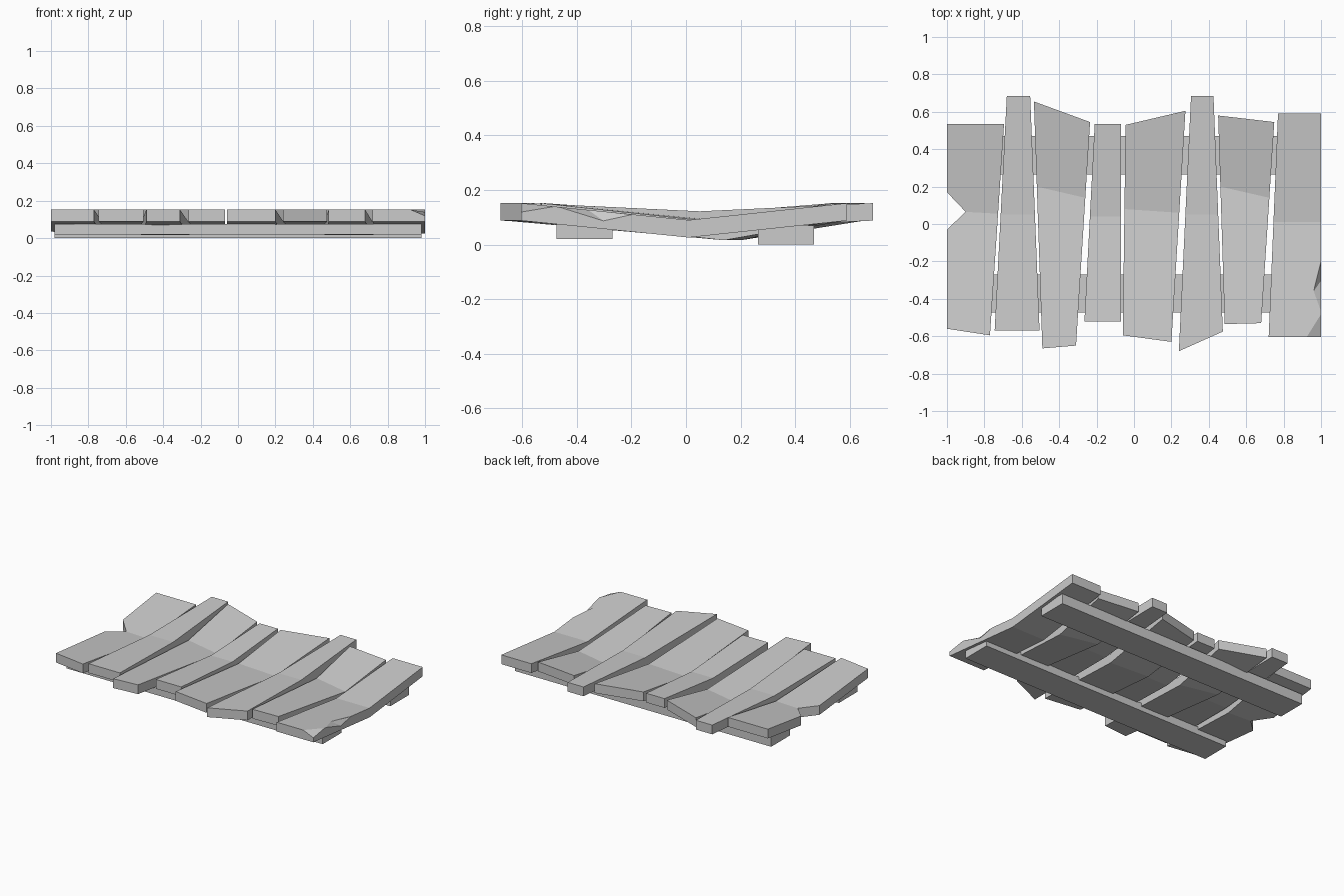
import bpy
import bmesh

if "Cube" in bpy.data.objects:
    bpy.data.objects.remove(bpy.data.objects["Cube"])

GREY = bpy.data.materials.new("plain grey")
GREY.use_nodes = True
GREY.diffuse_color = (0.6, 0.6, 0.6, 1)
GREY.node_tree.nodes["Principled BSDF"].inputs["Base Color"].default_value = (0.6, 0.6, 0.6, 1)

THICK = 0.064
END_TOP = 0.152


def make_object(name, bm):
    bmesh.ops.recalc_face_normals(bm, faces=bm.faces)
    mesh = bpy.data.meshes.new(name)
    bm.to_mesh(mesh)
    bm.free()
    mesh.materials.append(GREY)
    ob = bpy.data.objects.new(name, mesh)
    bpy.context.collection.objects.link(ob)
    return ob


def lerp(a, b, t):
    return a + (b - a) * t


def side_point(front, back, y):
    """Point on a plank's long edge at depth y."""
    return (lerp(front[0], back[0], (y - front[1]) / (back[1] - front[1])), y)


def plank(name, fl, fr, bl, br, fold, sag, notch=None):
    """Bent board: four corners, fold depth on each side, top height at the fold."""
    left_mid = side_point(fl, bl, fold[0])
    right_mid = side_point(fr, br, fold[1])
    front = [(fl, END_TOP), (fr, END_TOP), (right_mid, sag), (left_mid, sag)]
    back = [(left_mid, sag), (right_mid, sag), (br, END_TOP), (bl, END_TOP)]
    if notch:
        tip, y0, y1 = notch
        edge0, edge1 = side_point(fl, bl, y0), side_point(fl, bl, y1)
        z0 = lerp(sag, END_TOP, (fold[0] - y0) / (fold[0] - fl[1]))
        z1 = lerp(sag, END_TOP, (y1 - fold[0]) / (bl[1] - fold[0]))
        front[3] = back[0] = (tip, sag)
        front.append((edge0, z0))
        back.append((edge1, z1))
    bm = bmesh.new()
    verts = {}

    def vert(p, z):
        key = (p, z)
        if key not in verts:
            verts[key] = bm.verts.new((p[0], p[1], z))
        return verts[key]

    top = [bm.faces.new([vert(p, z) for p, z in half]) for half in (front, back)]
    solid = bmesh.ops.extrude_face_region(bm, geom=top, use_keep_orig=True)
    lower = [g for g in solid["geom"] if isinstance(g, bmesh.types.BMVert)]
    bmesh.ops.translate(bm, verts=lower, vec=(0, 0, -THICK))
    return make_object(name, bm)


def chip(ob, points):
    """Break a piece off a board with a convex cutter."""
    bm = bmesh.new()
    for p in points:
        bm.verts.new(p)
    bmesh.ops.convex_hull(bm, input=bm.verts)
    cutter = make_object("chip_cutter", bm)
    cutter.hide_render = True
    mod = ob.modifiers.new("chip", 'BOOLEAN')
    mod.operation, mod.solver, mod.object = 'DIFFERENCE', 'EXACT', cutter
    graph = bpy.context.evaluated_depsgraph_get()
    mesh = bpy.data.meshes.new_from_object(ob.evaluated_get(graph))
    ob.modifiers.clear()
    ob.data = mesh
    bpy.data.objects.remove(cutter)


# Deck boards from right to left of the model
plank("board_1", (-1, -0.56), (-0.77, -0.595), (-1, 0.535), (-0.695, 0.535),
      (0.065, 0.055), 0.09, notch=((-0.9, 0.065), -0.03, 0.17))
plank("board_2", (-0.745, -0.57), (-0.505, -0.57), (-0.68, 0.685), (-0.555, 0.685),
      (0.05, 0.05), 0.122)
plank("board_3", (-0.49, -0.665), (-0.31, -0.65), (-0.535, 0.655), (-0.235, 0.545),
      (0.2, 0.14), 0.08)
plank("board_4", (-0.265, -0.52), (-0.07, -0.52), (-0.21, 0.535), (-0.07, 0.535),
      (0.04, 0.04), 0.112)
plank("board_5", (-0.06, -0.595), (0.2, -0.63), (-0.045, 0.53), (0.275, 0.605),
      (0.08, 0.06), 0.09)
plank("board_6", (0.24, -0.68), (0.475, -0.575), (0.305, 0.685), (0.425, 0.685),
      (0.05, 0.05), 0.122)
plank("board_7", (0.485, -0.535), (0.68, -0.53), (0.45, 0.58), (0.75, 0.545),
      (0.2, 0.14), 0.08)
last = plank("board_8", (0.72, -0.605), (1, -0.605), (0.77, 0.59), (1, 0.59),
             (0.01, 0.01), 0.09)

# Broken corner and dent on the last board
chip(last, [(0.92, -0.607, 0.153), (1.002, -0.607, 0.118), (1.002, -0.48, 0.139),
            (1.01, -0.62, 0.25)])
chip(last, [(0.96, -0.36, 0.128), (1.002, -0.19, 0.109), (1.002, -0.48, 0.141),
            (1.002, -0.3, 0.085), (1.01, -0.34, 0.2)])

# Support beams underneath
for name, y, low, high in (("front_beam", -0.372, 0.02, 0.076), ("back_beam", 0.367, 0.0, 0.07)):
    bm = bmesh.new()
    bmesh.ops.create_cube(bm, size=1)
    bmesh.ops.scale(bm, verts=bm.verts, vec=(1.96, 0.205, high - low))
    bmesh.ops.translate(bm, verts=bm.verts, vec=(0, y, (low + high) / 2))
    make_object(name, bm)
